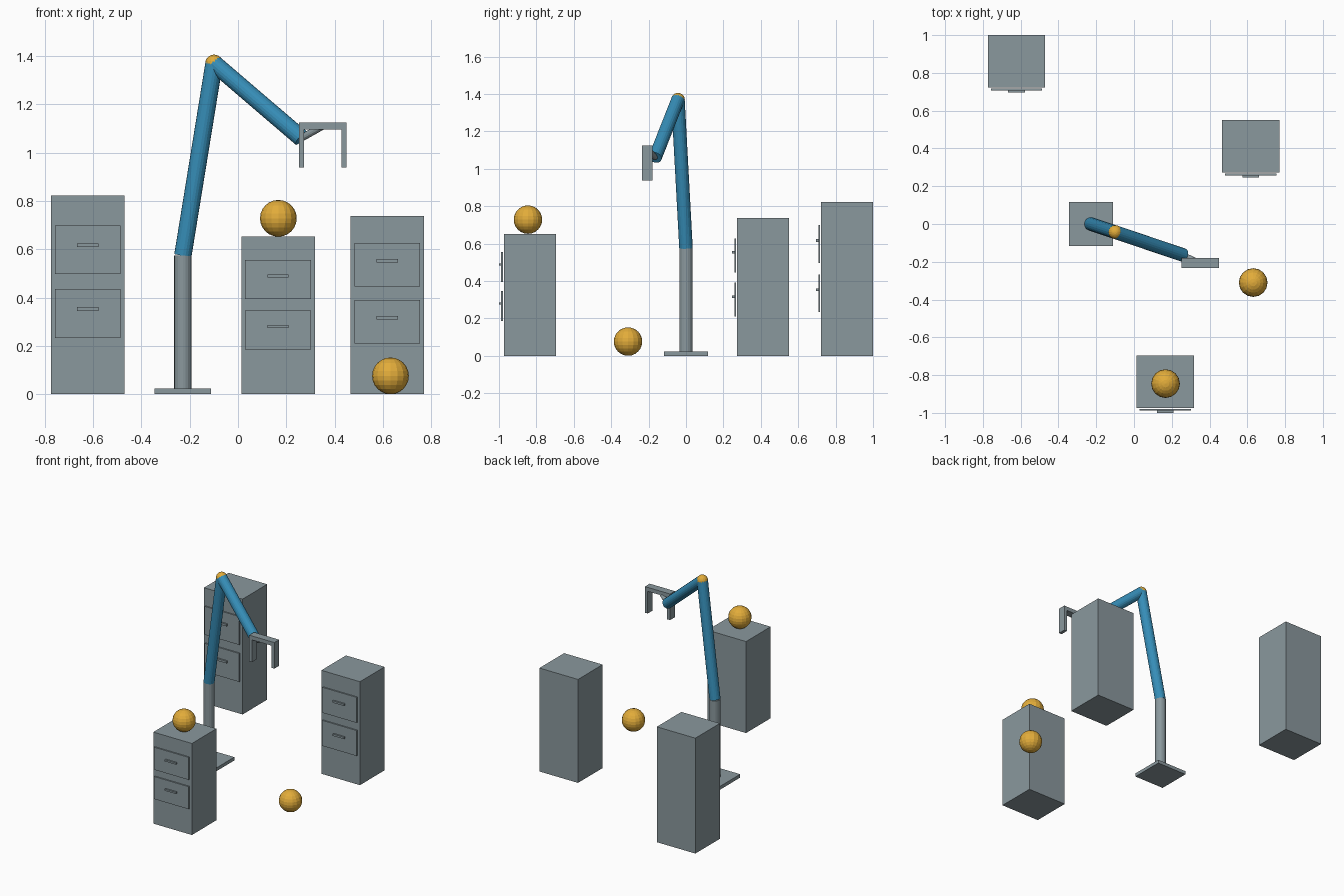
import bpy
from mathutils import Vector

if "Cube" in bpy.data.objects:
    bpy.data.objects.remove(bpy.data.objects["Cube"])


def material(name, rgb):
    m = bpy.data.materials.new(name)
    lin = [((c / 255 + 0.055) / 1.055) ** 2.4 for c in rgb]
    m.diffuse_color = (*lin, 1)
    m.use_nodes = True
    m.node_tree.nodes["Principled BSDF"].inputs["Base Color"].default_value = m.diffuse_color
    return m


GREY = material("steel grey", (138, 152, 157))
BLUE = material("arm blue", (54, 142, 184))
GOLD = material("gold", (226, 172, 58))


def finish(name, mat):
    ob = bpy.context.object
    ob.name = name
    ob.data.materials.append(mat)
    return ob


def box(name, lo, hi, mat=GREY):
    lo, hi = Vector(lo), Vector(hi)
    bpy.ops.mesh.primitive_cube_add(size=1, location=(lo + hi) / 2)
    bpy.context.object.scale = hi - lo
    return finish(name, mat)


def rod(name, a, b, r, mat, sides=20):
    a, b = Vector(a), Vector(b)
    bpy.ops.mesh.primitive_cylinder_add(vertices=sides, radius=r, depth=(b - a).length,
                                        location=(a + b) / 2)
    bpy.context.object.rotation_euler = (b - a).to_track_quat('Z', 'Y').to_euler()
    return finish(name, mat)


def ball(name, centre, r):
    bpy.ops.mesh.primitive_uv_sphere_add(segments=16, ring_count=12, radius=r, location=centre)
    return finish(name, GOLD)


# Filing cabinet: body, two floating drawer fronts, two handles
def cabinet(name, x, back, h):
    box(name + "_body", (x - 0.152, back - 0.277, 0), (x + 0.152, back, h))
    for label, c in (("upper", 0.7275), ("lower", 0.407)):
        z = c * h
        box(f"{name}_{label}_drawer", (x - 0.136, back - 0.292, z - 0.123 * h),
            (x + 0.136, back - 0.283, z + 0.123 * h))
        hz = z + 0.022 * h
        box(f"{name}_{label}_handle", (x - 0.044, back - 0.304, hz - 0.009 * h),
            (x + 0.044, back - 0.291, hz + 0.009 * h))


cabinet("tall_cabinet", -0.622, 1.0, 0.822)
cabinet("short_cabinet", 0.166, -0.696, 0.652)
cabinet("medium_cabinet", 0.618, 0.55, 0.737)

# Loose balls
ball("cabinet_ball", (0.167, -0.845, 0.728), 0.076)
ball("floor_ball", (0.631, -0.31, 0.076), 0.076)

# Arm: plate, column, two links, elbow, wrist
shoulder = (-0.228, 0, 0.575)
elbow = (-0.099, -0.043, 1.369)
wrist = (0.262, -0.165, 1.06)
box("base_plate", (-0.345, -0.117, 0), (-0.111, 0.117, 0.024))
rod("column", (-0.228, 0, 0.02), shoulder, 0.036, GREY)
rod("upper_arm", shoulder, elbow, 0.036, BLUE)
rod("forearm", elbow, wrist, 0.036, BLUE)
ball("elbow_joint", elbow, 0.0365)
rod("wrist_rod", wrist, (0.351, -0.207, 1.11), 0.015, GREY, 12)

# Gripper: crossbar and two fingers
box("gripper_bar", (0.252, -0.234, 1.096), (0.45, -0.18, 1.124))
for side, x in (("left", 0.252), ("right", 0.428)):
    box(f"{side}_finger", (x, -0.234, 0.938), (x + 0.022, -0.18, 1.096))
